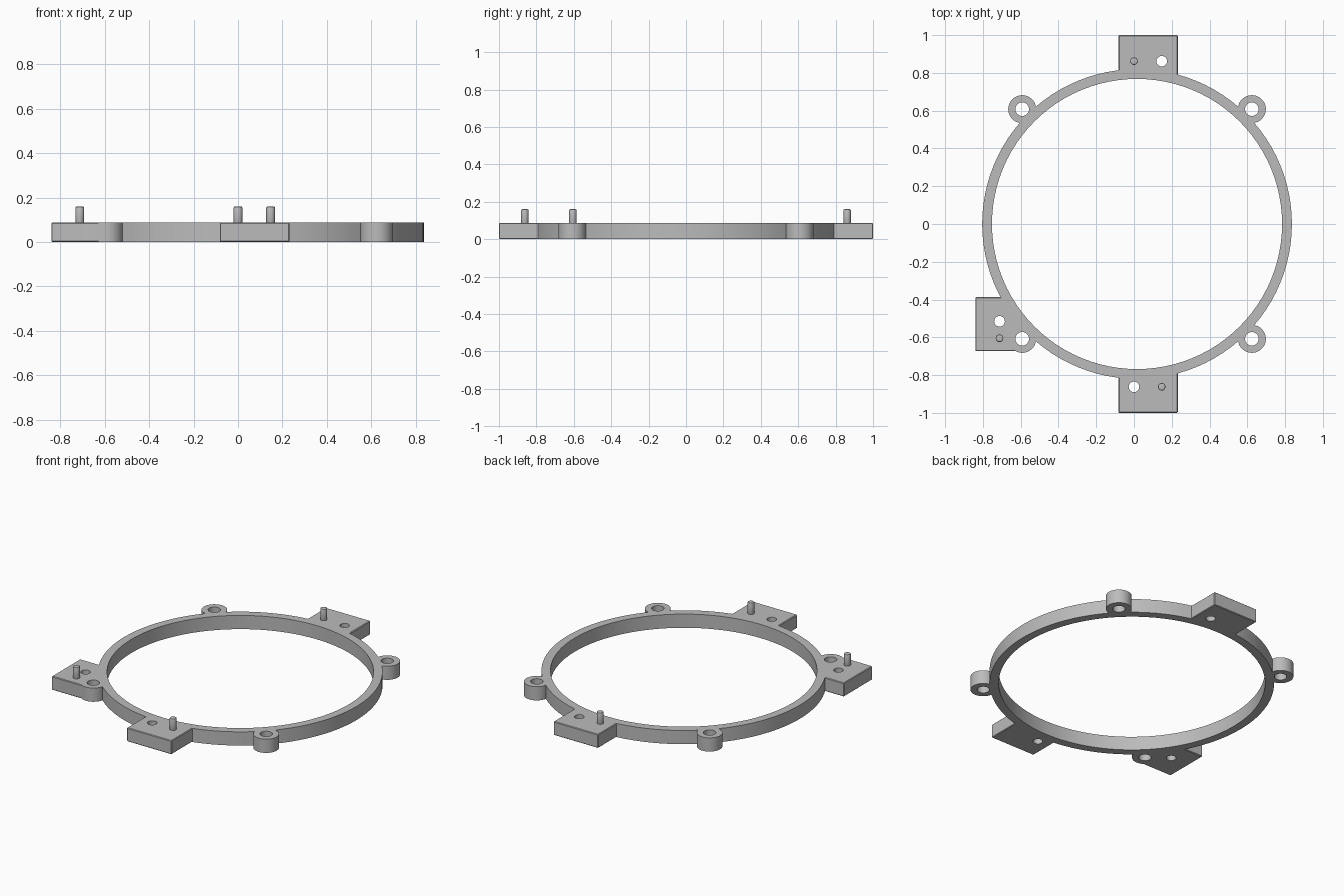
import bpy
import math

cube = bpy.data.objects.get("Cube")
if cube:
    bpy.data.objects.remove(cube, do_unlink=True)

HEIGHT = 0.087
RING_X = 0.016
LUG = 0.608

grey = bpy.data.materials.new("plain grey")
grey.use_nodes = True
GREY = (0.5, 0.5, 0.5, 1)
grey.diffuse_color = GREY
grey.node_tree.nodes["Principled BSDF"].inputs["Base Color"].default_value = GREY


def cylinder(name, x, y, radius, z0, z1, sides):
    bpy.ops.mesh.primitive_cylinder_add(vertices=sides, radius=radius, depth=z1 - z0,
                                        location=(x, y, (z0 + z1) / 2))
    ob = bpy.context.object
    ob.name = name
    ob.data.materials.append(grey)
    return ob


def apply_modifier(ob, mod):
    bpy.context.view_layer.objects.active = ob
    bpy.ops.object.modifier_apply(modifier=mod.name)


def bevel(ob, width, segments=1):
    mod = ob.modifiers.new("edge", 'BEVEL')
    mod.width = width
    mod.segments = segments
    mod.limit_method = 'ANGLE'
    mod.angle_limit = math.radians(60)
    apply_modifier(ob, mod)


def block(name, x0, x1, y0, y1):
    bpy.ops.mesh.primitive_cube_add(
        size=1, location=((x0 + x1) / 2, (y0 + y1) / 2, HEIGHT / 2))
    ob = bpy.context.object
    ob.name = name
    ob.scale = (x1 - x0, y1 - y0, HEIGHT)
    bpy.ops.object.transform_apply(location=False, rotation=False, scale=True)
    ob.data.materials.append(grey)
    bevel(ob, 0.004)
    return ob


def combine(base, other, operation):
    mod = base.modifiers.new("combine", 'BOOLEAN')
    mod.operation = operation
    mod.solver = 'EXACT'
    mod.object = other
    apply_modifier(base, mod)
    bpy.data.objects.remove(other, do_unlink=True)


def smooth(ob):
    bpy.ops.object.select_all(action='DESELECT')
    ob.select_set(True)
    bpy.context.view_layer.objects.active = ob
    bpy.ops.object.shade_smooth_by_angle(angle=math.radians(30))


# Ring body with four round lugs and three square tabs
frame = cylinder("ring_frame", RING_X, 0, 0.82, 0, HEIGHT, 96)
lugs = [(RING_X + sx * LUG, sy * LUG) for sx in (-1, 1) for sy in (-1, 1)]
for x, y in lugs:
    combine(frame, cylinder("lug", x, y, 0.074, 0, HEIGHT, 48), 'UNION')
for limits in ((-0.082, 0.232, 0.7, 1),
               (-0.082, 0.232, -1, -0.7),
               (-0.84, -0.6, -0.673, -0.387)):
    combine(frame, block("tab", *limits), 'UNION')

# Large bore, lug holes and tab holes
combine(frame, cylinder("bore", RING_X, 0, 0.768, -0.1, 0.2, 96), 'DIFFERENCE')
holes = [(x, y, 0.036) for x, y in lugs]
holes += [(0.147, 0.862, 0.028), (0, -0.862, 0.028), (-0.712, -0.515, 0.028)]
for x, y, r in holes:
    combine(frame, cylinder("hole", x, y, r, -0.1, 0.2, 32), 'DIFFERENCE')
smooth(frame)

# Upright locating pegs with softened tips
for name, x, y in (("back_peg", 0, 0.862),
                   ("front_peg", 0.147, -0.862),
                   ("side_peg", -0.712, -0.605)):
    peg = cylinder(name, x, y, 0.02, HEIGHT - 0.01, 0.16, 24)
    bevel(peg, 0.006, 2)
    smooth(peg)
